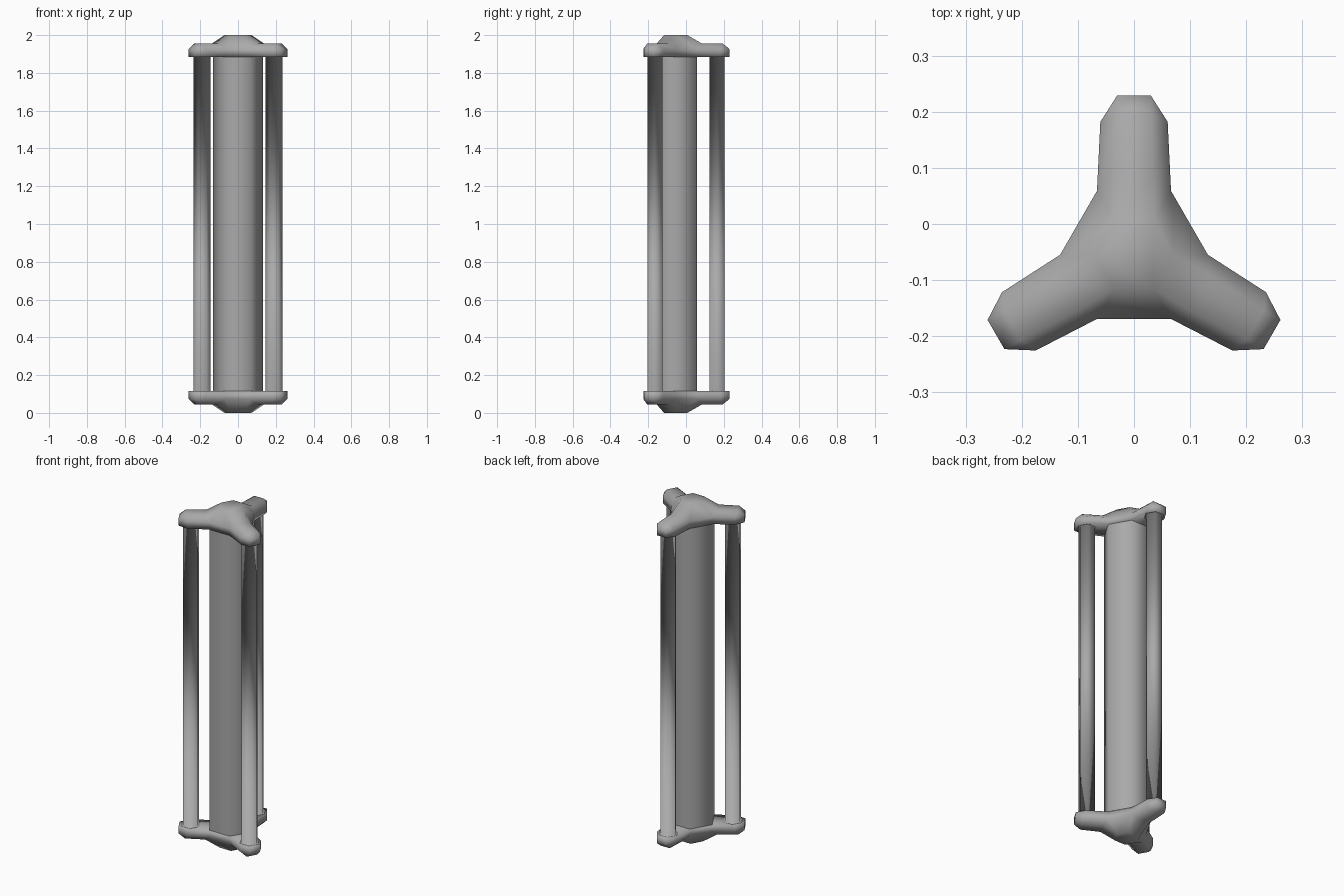
import bpy, bmesh, math
from mathutils import Matrix, Vector

if "Cube" in bpy.data.objects:
    bpy.data.objects.remove(bpy.data.objects["Cube"])

CY = -0.055          # y of the three-fold axis
INNER = 0.115        # depth of each end bracket

grey = bpy.data.materials.new("dark_grey")
grey.diffuse_color = (0.4, 0.4, 0.4, 1)
grey.use_nodes = True
grey.node_tree.nodes["Principled BSDF"].inputs["Base Color"].default_value = grey.diffuse_color


def finish(name, bm, angle):
    mesh = bpy.data.meshes.new(name)
    bm.to_mesh(mesh)
    bm.free()
    mesh.materials.append(grey)
    obj = bpy.data.objects.new(name, mesh)
    bpy.context.collection.objects.link(obj)
    bpy.ops.object.select_all(action='DESELECT')
    obj.select_set(True)
    bpy.context.view_layer.objects.active = obj
    bpy.ops.object.shade_smooth_by_angle(angle=math.radians(angle))
    return obj


# Six-sided tube swept through (radius, z) rings, corners on the x axis
def hex_tube(name, x, y, profile, angle):
    bm = bmesh.new()
    rings = [[bm.verts.new((x + r * math.cos(i * math.tau / 6),
                            y + r * math.sin(i * math.tau / 6), z))
              for i in range(6)] for r, z in profile]
    for lo, hi in zip(rings, rings[1:]):
        for i in range(6):
            j = (i + 1) % 6
            bm.faces.new((lo[i], lo[j], hi[j], hi[i]))
    return finish(name, bm, angle)


# Three-armed end bracket: one arm section repeated about the axis
def bracket(name, top):
    bm = bmesh.new()
    rim = [(-.066, .114), (-.06, .237), (-.03, .284),
           (.03, .284), (.06, .237), (.066, .114)]
    ridge = [(-.035, .14), (-.03, .25), (.03, .25), (.035, .14)]
    hub = [(-.035, .061), (.035, .061)]

    def put(points, z, k):
        rot = Matrix.Rotation(k * math.tau / 3, 3, 'Z')
        result = []
        for x, y in points:
            p = rot @ Vector((x, y, z))
            p.y += CY
            p.z = 2 - INNER + p.z if top else INNER - p.z
            result.append(bm.verts.new(p))
        return result

    arms = [(put(rim, 0, k), put(rim, .042, k), put(ridge, .07, k),
             put(hub, INNER, k)) for k in range(3)]
    for k, (a, b, r, h) in enumerate(arms):
        na, nb, nr, nh = arms[(k - 1) % 3]     # next arm clockwise
        for i in range(5):
            bm.faces.new((a[i], a[i + 1], b[i + 1], b[i]))
        for f in ((b[0], b[1], r[1], r[0]), (b[1], b[2], r[1]),
                  (b[2], b[3], r[2], r[1]), (b[3], b[4], r[2]),
                  (b[4], b[5], r[3], r[2]), (r[0], r[1], r[2], r[3]),
                  (b[0], r[0], h[0]), (b[5], r[3], h[1]),
                  (h[0], r[0], r[3], h[1]),
                  (a[5], na[0], nb[0], b[5]),
                  (b[5], nb[0], nh[0], h[1])):
            bm.faces.new(f)
        bm.faces.new(a)                        # inner face of the arm
    bm.faces.new([v for k in (0, 2, 1) for v in (arms[k][0][0], arms[k][0][5])])
    bm.faces.new([v for k in (0, 2, 1) for v in arms[k][3]])
    bmesh.ops.recalc_face_normals(bm, faces=bm.faces)
    return finish(name, bm, 180)


bracket("lower_bracket", False)
bracket("upper_bracket", True)

# Central column
hex_tube("column", 0, CY, [(.132, INNER), (.132, 2 - INNER)], 65)

# Three outer rods, each with a thin flange blending into the brackets
z0, z1 = INNER + .001, 2 - INNER - .001
for i in range(3):
    ang = math.radians(90 + 120 * i)
    hex_tube(f"rod_{i + 1}", 0.22 * math.cos(ang), CY + 0.22 * math.sin(ang),
             [(.056, z0), (.046, z0), (.046, z1), (.056, z1)], 180)
